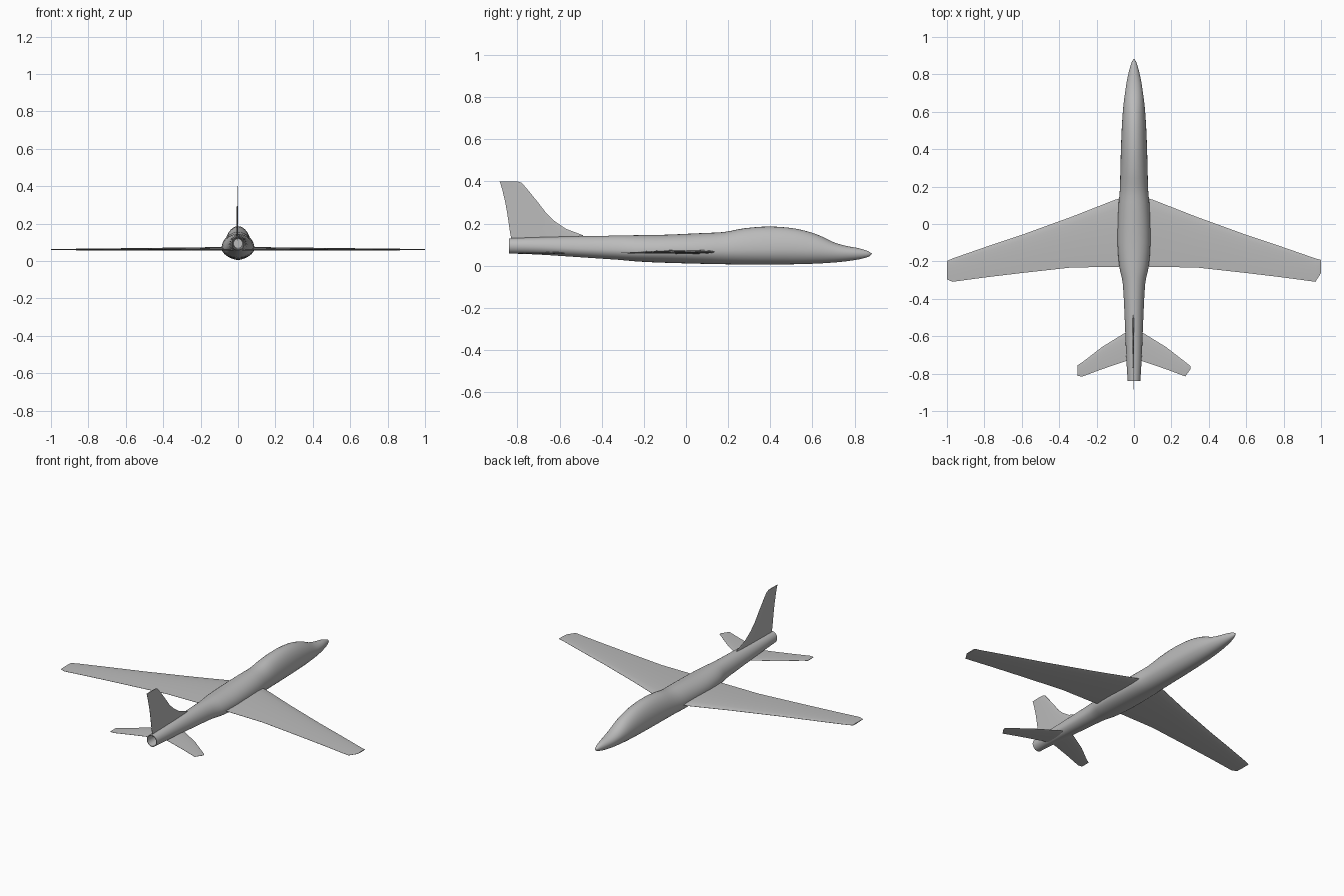
import bpy, bmesh, math

if "Cube" in bpy.data.objects:
    bpy.data.objects.remove(bpy.data.objects["Cube"])

grey = bpy.data.materials.new("airframe_grey")
grey.use_nodes = True
COLOUR = (0.5, 0.5, 0.5, 1)
grey.diffuse_color = COLOUR
grey.node_tree.nodes["Principled BSDF"].inputs["Base Color"].default_value = COLOUR


def loft(name, rings, cap_start=True, cap_end=True, angle=50):
    """Skin a list of equal closed rings into one smooth object."""
    bm = bmesh.new()
    loops = [[bm.verts.new(p) for p in ring] for ring in rings]
    n = len(loops[0])
    for a, b in zip(loops, loops[1:]):
        for i in range(n):
            j = (i + 1) % n
            bm.faces.new((a[i], a[j], b[j], b[i]))
    if cap_start:
        bm.faces.new(loops[0])
    if cap_end:
        bm.faces.new(loops[-1])
    bmesh.ops.remove_doubles(bm, verts=bm.verts, dist=0.00001)
    bmesh.ops.recalc_face_normals(bm, faces=bm.faces)
    mesh = bpy.data.meshes.new(name)
    bm.to_mesh(mesh)
    bm.free()
    mesh.materials.append(grey)
    ob = bpy.data.objects.new(name, mesh)
    bpy.context.collection.objects.link(ob)
    bpy.ops.object.select_all(action="DESELECT")
    ob.select_set(True)
    bpy.context.view_layer.objects.active = ob
    bpy.ops.object.shade_smooth_by_angle(angle=math.radians(angle))
    return ob


def spline(rows, steps=3):
    """Pass a smooth curve through rows of values."""
    out = []
    for i in range(len(rows) - 1):
        four = [rows[max(i - 1, 0)], rows[i], rows[i + 1], rows[min(i + 2, len(rows) - 1)]]
        for s in range(steps):
            t = s / steps
            out.append([b + t / 2 * (c - a + t * (2*a - 5*b + 4*c - d + t * (3*(b - c) + d - a)))
                        for a, b, c, d in zip(*four)])
    return out + [rows[-1]]


def body_ring(y, half, low, mid, high, sides=32):
    """Oval section, widest at the mid height."""
    ring = []
    for k in range(sides):
        a = 2 * math.pi * k / sides
        rise = high - mid if math.sin(a) > 0 else mid - low
        ring.append((half * math.cos(a), y, mid + rise * math.sin(a)))
    return ring


# Fuselage: station, half width, belly, widest height, top
stations = [
    (-.84, .034, .058, .094, .13), (-.7, .042, .053, .09, .135),
    (-.5, .05, .04, .08, .14), (-.32, .06, .028, .075, .143),
    (-.23, .078, .02, .07, .145), (-.1, .088, .014, .07, .147),
    (.08, .084, .009, .07, .155), (.18, .076, .007, .072, .16),
    (.28, .073, .006, .075, .178), (.4, .07, .006, .077, .186),
    (.52, .065, .007, .077, .176), (.62, .058, .01, .072, .149),
    (.7, .048, .015, .065, .112), (.76, .039, .021, .06, .094),
    (.82, .026, .03, .057, .083), (.865, .012, .042, .056, .069),
    (.882, .001, .055, .056, .057)]
rings = [body_ring(*row) for row in spline(stations)]
# Hollow jet pipe at the tail end
pipe = [body_ring(-.76, .024, .068, .094, .12), body_ring(-.84, .030, .062, .094, .126)]
loft("fuselage", pipe + rings)


def foil_ring(span, lead, trail, thick, place, count=8):
    """Lens-shaped section with a blunt leading edge."""
    upper = []
    for k in range(count + 1):
        t = (1 - math.cos(math.pi * k / count)) / 2
        h = thick * 1.3 * math.sqrt(t) * (1 - t) + .0006
        upper.append((lead + (trail - lead) * t, h))
    outline = upper + [(y, -h) for y, h in reversed(upper)]
    return [place(span, y, h) for y, h in outline]


def surface(name, sections, place):
    loft(name, [foil_ring(*s, place) for s in sections], angle=40)


# Wings and tailplanes: span, leading edge, trailing edge, half thickness
wing = [(.03, .15, -.225, .022), (.1, .13, -.23, .017), (.33, .04, -.232, .014),
        (.6, -.058, -.262, .01), (.8, -.125, -.286, .008), (.97, -.184, -.309, .005)]
tailplane = [(.01, -.565, -.725, .009), (.05, -.583, -.735, .007),
             (.17, -.657, -.776, .005), (.275, -.738, -.815, .003)]
tips = {"left": ((1, -.192, -.262, .004), (.302, -.76, -.775, .002)),
        "right": ((1, -.198, -.296, .004), (.302, -.755, -.813, .002))}

for side, sign in (("left", 1), ("right", -1)):
    surface(side + "_wing", wing + [tips[side][0]],
            lambda s, y, h, k=sign: (k * s, y, .066 - .005 * s + h))
    surface(side + "_tailplane", tailplane + [tips[side][1]],
            lambda s, y, h, k=sign: (k * s, y, .06 + h))

# Tail fin with a curved dorsal fillet: height, leading edge, trailing edge, half thickness
fin = [(.11, -.47, -.825, .009), (.145, -.49, -.833, .008), (.175, -.57, -.838, .006),
       (.21, -.622, -.843, .005), (.25, -.664, -.849, .005), (.3, -.702, -.858, .004),
       (.36, -.751, -.872, .004), (.393, -.779, -.882, .003), (.4, -.8, -.885, .003)]
surface("tail_fin", fin, lambda s, y, h: (-.004 + h, y, s))
